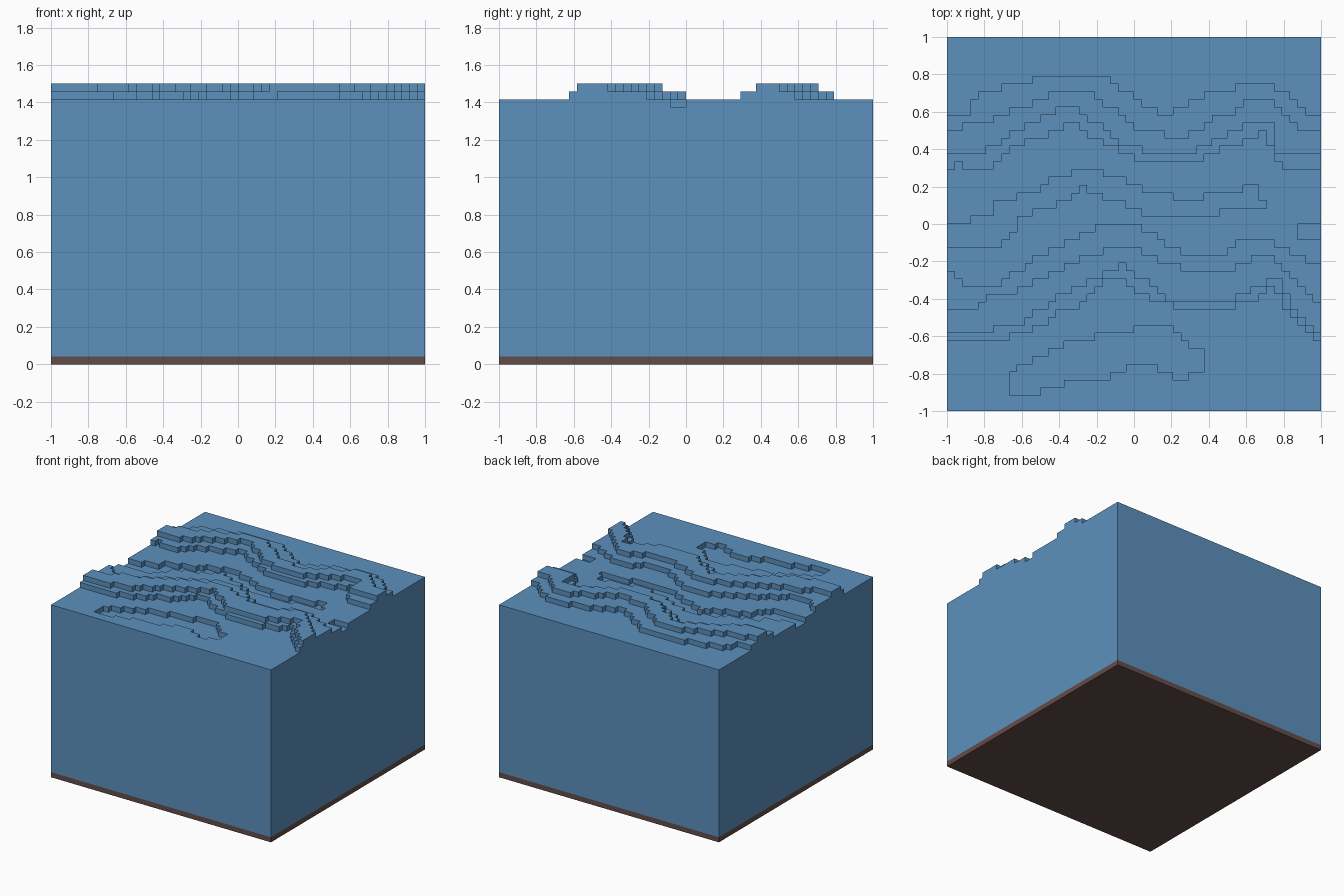
import bpy
import bmesh

if "Cube" in bpy.data.objects:
    bpy.data.objects.remove(bpy.data.objects["Cube"], do_unlink=True)

N = 48              # cells along each side
S = 2.0 / N         # cell size
FLOOR, LOW, BASE = 1, 33, 34   # slab top, trough level, calm surface level


def material(name, rgb):
    m = bpy.data.materials.new(name)
    m.use_nodes = True
    col = (*rgb, 1.0)
    m.diffuse_color = col
    m.node_tree.nodes["Principled BSDF"].inputs["Base Color"].default_value = col
    return m


def steps(*runs):
    """Expand (start column, row) runs into one row value per column."""
    out = []
    for i, (start, row) in enumerate(runs):
        end = runs[i + 1][0] if i + 1 < len(runs) else N
        out += [row] * (end - start)
    return [0] * runs[0][0] + out


# Stepped wave outlines: (start column, row)
back_wave_foot_rear = steps(
    (0, 38), (3, 40), (4, 41), (7, 42), (11, 43), (21, 42), (22, 41), (24, 40), (25, 39),
    (27, 38), (29, 39), (31, 40), (33, 41), (37, 42), (42, 41), (44, 40), (45, 39), (46, 38))
back_wave_crest_rear = steps(
    (0, 36), (2, 37), (6, 38), (8, 39), (11, 40), (13, 41), (19, 40), (20, 39), (22, 38),
    (23, 37), (24, 36), (28, 35), (31, 36), (33, 37), (34, 38), (37, 39), (38, 40),
    (42, 39), (43, 38), (44, 37), (45, 36))
back_wave_crest_front = steps(
    (0, 33), (5, 34), (7, 35), (8, 36), (10, 37), (12, 38), (14, 39), (17, 38), (18, 37),
    (20, 36), (21, 35), (22, 34), (25, 33), (32, 34), (34, 35), (36, 36), (38, 37), (42, 33))
back_wave_foot_front = steps(
    (0, 31), (1, 32), (2, 31), (6, 32), (7, 33), (8, 34), (10, 35), (13, 36), (15, 37),
    (17, 36), (18, 35), (20, 34), (22, 33), (24, 32), (33, 33), (35, 34), (38, 35),
    (40, 36), (41, 34), (42, 32), (43, 31))
mid_trough_rear = steps(
    (0, 24), (3, 25), (6, 27), (9, 28), (12, 29), (13, 30), (16, 31), (20, 30), (23, 29),
    (25, 28), (29, 27), (33, 28), (38, 29), (40, 27), (41, 0), (45, 24))
mid_trough_front = steps(
    (0, 21), (7, 22), (8, 23), (9, 25), (11, 26), (14, 27), (16, 28), (17, 29), (18, 28),
    (20, 27), (23, 26), (25, 25), (35, 26), (41, 0), (45, 22))
front_wave_foot_rear = steps(
    (0, 18), (1, 17), (2, 16), (7, 17), (8, 18), (10, 19), (11, 20), (13, 21), (15, 22),
    (17, 23), (19, 24), (25, 23), (27, 22), (28, 21), (30, 20), (36, 21), (37, 22),
    (42, 21), (44, 20), (46, 19))
front_wave_crest_rear = steps(
    (0, 13), (4, 14), (5, 15), (9, 16), (11, 17), (13, 18), (15, 19), (17, 20), (20, 21),
    (25, 20), (27, 19), (30, 18), (37, 19), (39, 20), (42, 19), (43, 18), (44, 17),
    (45, 16), (46, 15), (47, 14))
front_wave_crest_front = steps(
    (0, 10), (6, 11), (10, 12), (11, 13), (13, 14), (14, 15), (16, 16), (18, 17), (20, 18),
    (22, 19), (23, 18), (24, 17), (26, 16), (27, 15), (28, 14), (37, 15), (39, 16),
    (41, 17), (43, 15), (44, 13), (45, 12), (46, 11), (47, 10))
front_wave_foot_front = steps(
    (0, 9), (8, 10), (11, 11), (13, 12), (14, 13), (17, 14), (18, 15), (19, 16), (20, 17),
    (23, 16), (24, 15), (26, 14), (29, 13), (37, 14), (40, 15), (41, 16), (42, 15),
    (43, 13), (44, 12), (45, 11), (46, 10), (47, 9))
near_trough_rear = steps(
    (8, 5), (9, 6), (11, 7), (13, 8), (15, 9), (19, 10), (24, 11), (29, 10), (30, 9),
    (31, 8), (33, 0))
near_trough_front = steps(
    (8, 2), (12, 3), (15, 4), (21, 5), (23, 6), (27, 5), (29, 4), (31, 5), (33, 0))

# Bands between a front and a rear outline, each raising or lowering one level
bands = [
    (back_wave_foot_front, back_wave_foot_rear, 1),
    (back_wave_crest_front, back_wave_crest_rear, 1),
    (front_wave_foot_front, front_wave_foot_rear, 1),
    (front_wave_crest_front, front_wave_crest_rear, 1),
    (mid_trough_front, mid_trough_rear, -1),
    (near_trough_front, near_trough_rear, -1),
]


def level(c, r):
    if not (0 <= c < N and 0 <= r < N):
        return FLOOR
    return BASE + sum(d for lo, hi, d in bands if lo[c] <= r < hi[c])


def finish(bm, name, mat):
    me = bpy.data.meshes.new(name)
    bm.to_mesh(me)
    bm.free()
    me.materials.append(mat)
    ob = bpy.data.objects.new(name, me)
    bpy.context.collection.objects.link(ob)


# Water block with a terraced wave surface
bm = bmesh.new()
cache = {}


def vert(c, r, k):
    key = (c, r, k)
    if key not in cache:
        cache[key] = bm.verts.new((c * S - 1, r * S - 1, k * S))
    return cache[key]


def quad(*pts):
    bm.faces.new([vert(*p) for p in pts])


# wall sides: neighbour offset and the wall's two ground corners
sides = [((1, 0), (1, 0), (1, 1)), ((-1, 0), (0, 1), (0, 0)),
         ((0, 1), (1, 1), (0, 1)), ((0, -1), (0, 0), (1, 0))]
for c in range(N):
    for r in range(N):
        h = level(c, r)
        quad((c, r, h), (c + 1, r, h), (c + 1, r + 1, h), (c, r + 1, h))
        quad((c, r + 1, FLOOR), (c + 1, r + 1, FLOOR), (c + 1, r, FLOOR), (c, r, FLOOR))
        for (dc, dr), a, b in sides:
            low = level(c + dc, r + dr)
            cuts = [low] + [k for k in range(LOW, h + 1) if k > low]
            for k0, k1 in zip(cuts, cuts[1:]):
                quad((c + a[0], r + a[1], k0), (c + b[0], r + b[1], k0),
                     (c + b[0], r + b[1], k1), (c + a[0], r + a[1], k1))
finish(bm, "water_block", material("water blue", (0.107, 0.282, 0.515)))

# Thin sea bed slab underneath
bm = bmesh.new()
bmesh.ops.create_cube(bm, size=1.0)
bmesh.ops.scale(bm, vec=(2, 2, S), verts=bm.verts)
bmesh.ops.translate(bm, vec=(0, 0, S / 2), verts=bm.verts)
finish(bm, "sea_bed", material("sea bed brown", (0.127, 0.075, 0.068)))
